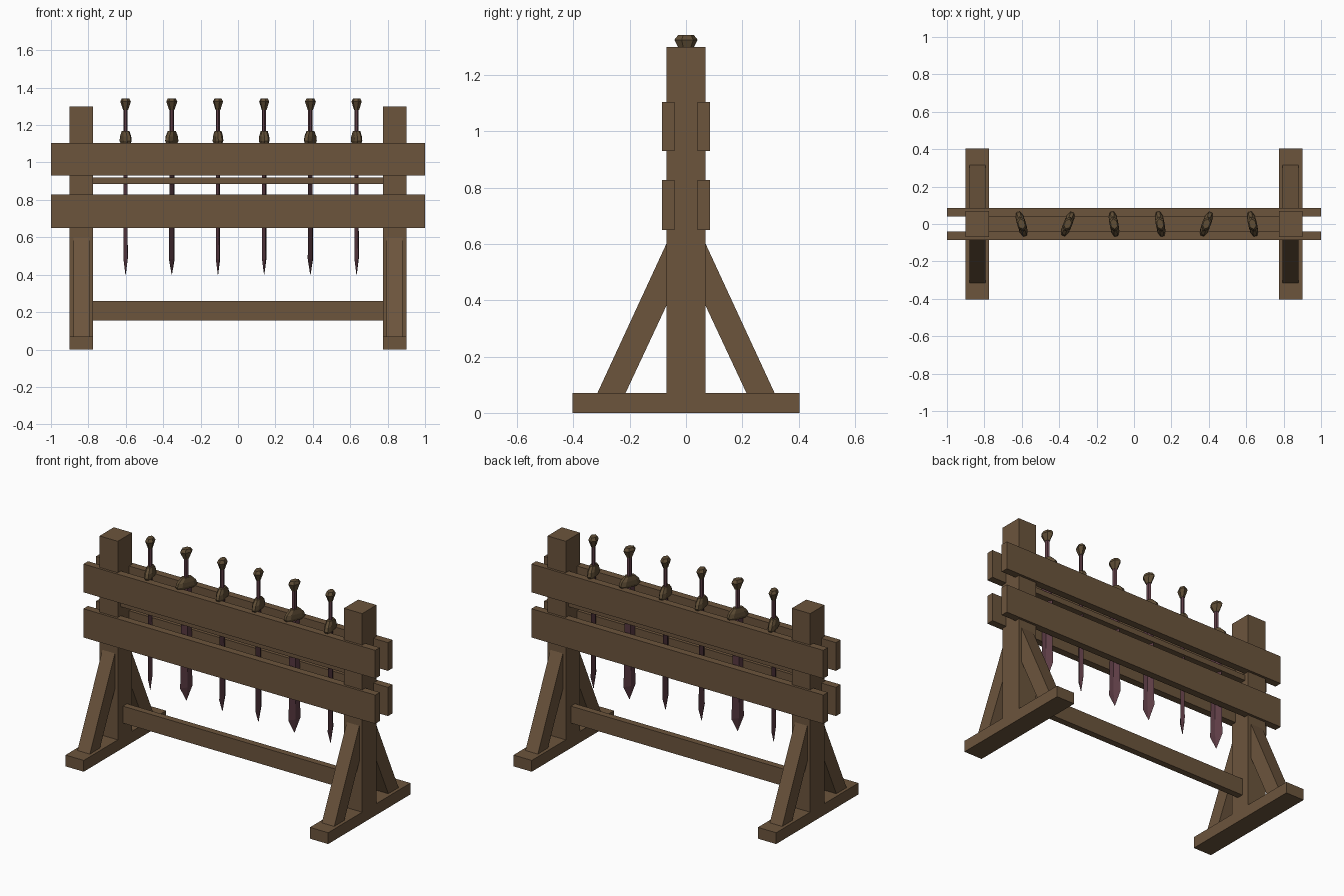
import bpy
import bmesh
import math

old = bpy.data.objects.get("Cube")
if old:
    bpy.data.objects.remove(old, do_unlink=True)


def material(name, rgb):
    m = bpy.data.materials.new(name)
    m.use_nodes = True
    m.diffuse_color = (*rgb, 1)
    m.node_tree.nodes["Principled BSDF"].inputs["Base Color"].default_value = (*rgb, 1)
    return m


wood = material("brown wood", (0.15, 0.09, 0.046))
steel = material("dark plum steel", (0.11, 0.046, 0.06))
bronze = material("dull bronze", (0.115, 0.075, 0.036))


def finish(name, bm, mat):
    bmesh.ops.recalc_face_normals(bm, faces=bm.faces)
    mesh = bpy.data.meshes.new(name)
    bm.to_mesh(mesh)
    bm.free()
    mesh.materials.append(mat)
    ob = bpy.data.objects.new(name, mesh)
    bpy.context.collection.objects.link(ob)
    return ob


def box(name, x, y, z, mat=wood):
    """Box between (low, high) pairs on each axis."""
    bm = bmesh.new()
    bmesh.ops.create_cube(bm, size=1)
    for v in bm.verts:
        v.co = [lo + (c + 0.5) * (hi - lo) for c, (lo, hi) in zip(v.co, (x, y, z))]
    return finish(name, bm, mat)


def extrude_profile(name, points, x0, x1):
    """Side profile of (y, z) points extruded along x."""
    bm = bmesh.new()
    face = bm.faces.new([bm.verts.new((x0, y, z)) for y, z in points])
    moved = bmesh.ops.extrude_face_region(bm, geom=[face])["geom"]
    for v in moved:
        if isinstance(v, bmesh.types.BMVert):
            v.co.x = x1
    return finish(name, bm, wood)


def loft(name, sections, outline, mat):
    """Stack scaled copies of an outline: sections are (z, half_x, half_y)."""
    bm = bmesh.new()
    rings = [[bm.verts.new((u * a, v * b, z)) for u, v in outline] for z, a, b in sections]
    n = len(outline)
    for low, high in zip(rings, rings[1:]):
        for i in range(n):
            j = (i + 1) % n
            bm.faces.new((low[i], low[j], high[j], high[i]))
    bm.faces.new(rings[0][::-1])
    bm.faces.new(rings[-1])
    return finish(name, bm, mat)


# End frames: foot, post and a pair of diagonal braces
for side, s in (("left", 1), ("right", -1)):
    span = sorted((s * 0.775, s * 0.9))
    inner = sorted((s * 0.795, s * 0.88))
    box(side + "_foot", span, (-0.403, 0.403), (0, 0.07))
    box(side + "_post", span, (-0.07, 0.07), (0.07, 1.3))
    for end, d in (("front", -1), ("back", 1)):
        profile = [(d * y, z) for y, z in ((0.315, 0.07), (0.07, 0.6), (0.07, 0.38), (0.215, 0.07))]
        extrude_profile(f"{side}_{end}_brace", profile, *inner)

# Long planks on both faces of the posts
for end, d in (("front", -1), ("back", 1)):
    depth = sorted((d * 0.04, d * 0.085))
    box(end + "_upper_plank", (-1, 1), depth, (0.93, 1.105))
    box(end + "_lower_plank", (-1, 1), depth, (0.65, 0.828))

# Rails between the posts
box("middle_shelf", (-0.775, 0.775), (-0.043, 0.043), (0.885, 0.92))
box("stretcher", (-0.775, 0.775), (-0.02, 0.02), (0.155, 0.26))

# Cross-section outlines
diamond = [(1, 0), (0, 1), (-1, 0), (0, -1)]
hexagon = [(math.sin(k * math.pi / 3), math.cos(k * math.pi / 3)) for k in range(6)]
block = [(1, -0.6), (1, 0.6), (0.45, 1), (-0.45, 1), (-1, 0.6), (-1, -0.6)]
block += [(-0.45, -1), (0.45, -1)]

# Row of swords hanging point down, each turned a little
for i, turn in enumerate((16, -22, 10, 10, -20, 13)):
    parts = [
        loft("blade", [(0.4, 0.001, 0.001), (0.485, 0.012, 0.042), (0.58, 0.012, 0.038),
                       (1.11, 0.011, 0.034)], diamond, steel),
        loft("guard", [(1.1, 0.017, 0.06), (1.115, 0.022, 0.067), (1.14, 0.021, 0.058),
                       (1.168, 0.016, 0.03)], block, bronze),
        loft("grip", [(1.16, 0.011, 0.016), (1.29, 0.011, 0.016)], hexagon, steel),
        loft("pommel", [(1.28, 0.013, 0.018), (1.325, 0.027, 0.042), (1.343, 0.019, 0.028)],
             hexagon, bronze),
    ]
    for ob in parts:
        ob.name = f"sword_{ob.name.split('.')[0]}_{i + 1}"
        ob.location.x = -0.601 + i * 0.247
        ob.rotation_euler.z = math.radians(turn)
